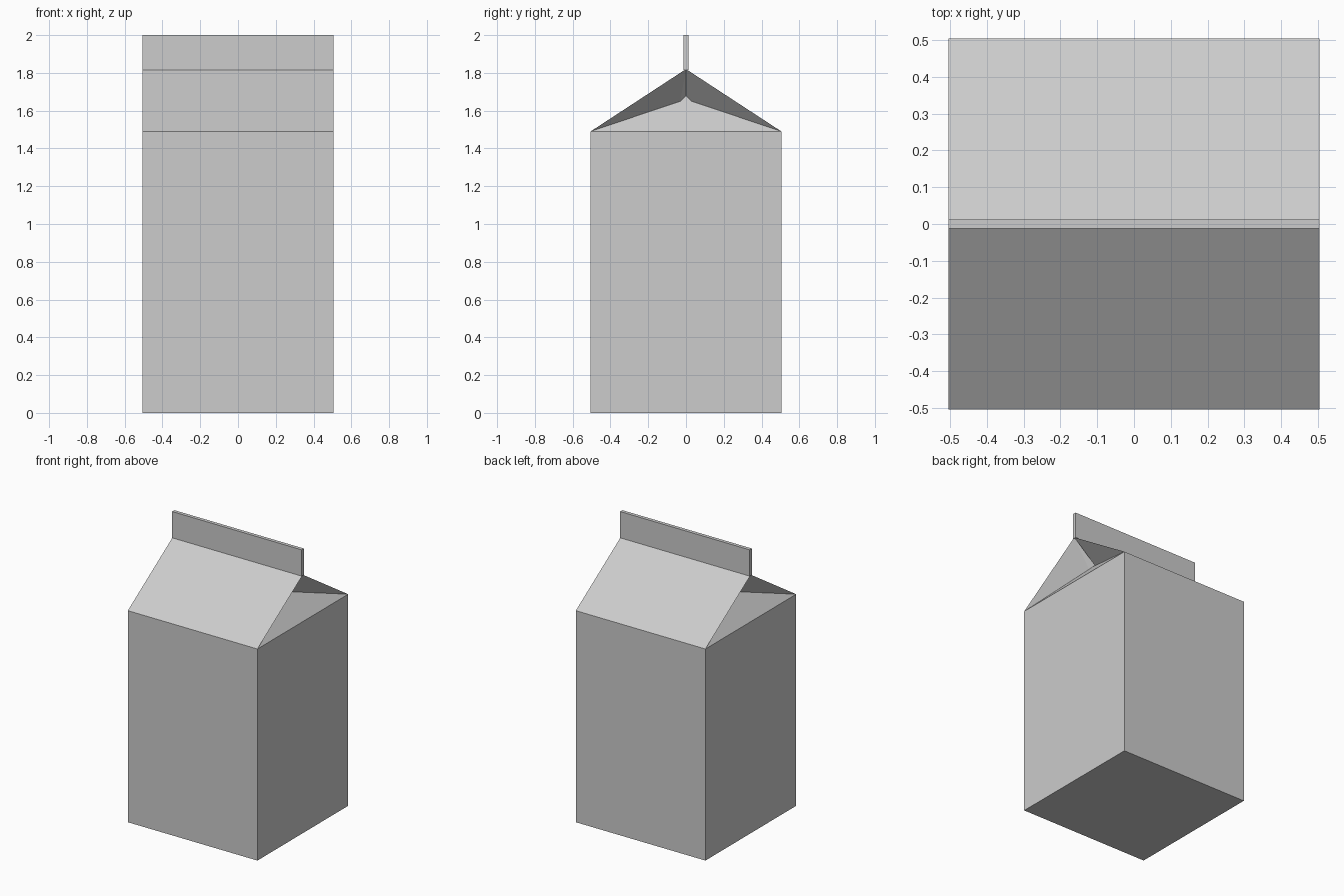
import bpy
import bmesh

if "Cube" in bpy.data.objects:
    bpy.data.objects.remove(bpy.data.objects["Cube"])

W = 0.505        # half width of the carton
SHOULDER = 1.49  # top of the straight walls
RIDGE = 1.82     # top of the sloping roof

card = bpy.data.materials.new("light grey card")
card.diffuse_color = (0.604, 0.604, 0.604, 1)
card.use_nodes = True
card.node_tree.nodes["Principled BSDF"].inputs["Base Color"].default_value = card.diffuse_color


def finish(bm, name):
    """Turn a bmesh into a flat shaded object."""
    bmesh.ops.remove_doubles(bm, verts=bm.verts, dist=0.0005)
    bmesh.ops.recalc_face_normals(bm, faces=bm.faces)
    mesh = bpy.data.meshes.new(name)
    bm.to_mesh(mesh)
    bm.free()
    mesh.materials.append(card)
    obj = bpy.data.objects.new(name, mesh)
    bpy.context.collection.objects.link(obj)
    return obj


bm = bmesh.new()


def face(*points):
    bm.faces.new([bm.verts.new(p) for p in points])


# Base
face((-W, -W, 0), (W, -W, 0), (W, W, 0), (-W, W, 0))

for s in (-1, 1):
    # Front and back wall with the roof slope above it
    face((-W, s * W, 0), (W, s * W, 0), (W, s * W, SHOULDER), (-W, s * W, SHOULDER))
    face((-W, s * W, SHOULDER), (W, s * W, SHOULDER), (W, 0, RIDGE), (-W, 0, RIDGE))

    # Side wall with the gable panel leaning inwards above it
    fold = s * (W - 0.15)
    tip = (s * (W - 0.18), 0, 1.68)
    face((s * W, -W, 0), (s * W, W, 0), (s * W, W, SHOULDER), (s * W, -W, SHOULDER))
    face((s * W, -W, SHOULDER), (s * W, W, SHOULDER), (fold, 0.03, 1.65), (fold, -0.03, 1.65))
    face((fold, -0.03, 1.65), (fold, 0.03, 1.65), tip)

    # Tucked flaps under the roof ends
    for t in (-1, 1):
        corner, crease = (s * W, t * W, SHOULDER), (fold, t * 0.03, 1.65)
        face((s * W, 0, RIDGE), corner, crease)
        face((s * W, 0, RIDGE), crease, tip)

finish(bm, "carton_body")

# Sealed strip standing on the ridge
bm = bmesh.new()
bmesh.ops.create_cube(bm, size=1)
bmesh.ops.scale(bm, vec=(2 * W, 0.025, 2 - RIDGE + 0.005), verts=bm.verts)
bmesh.ops.translate(bm, vec=(0, 0, (2 + RIDGE - 0.005) / 2), verts=bm.verts)
finish(bm, "top_seal")
